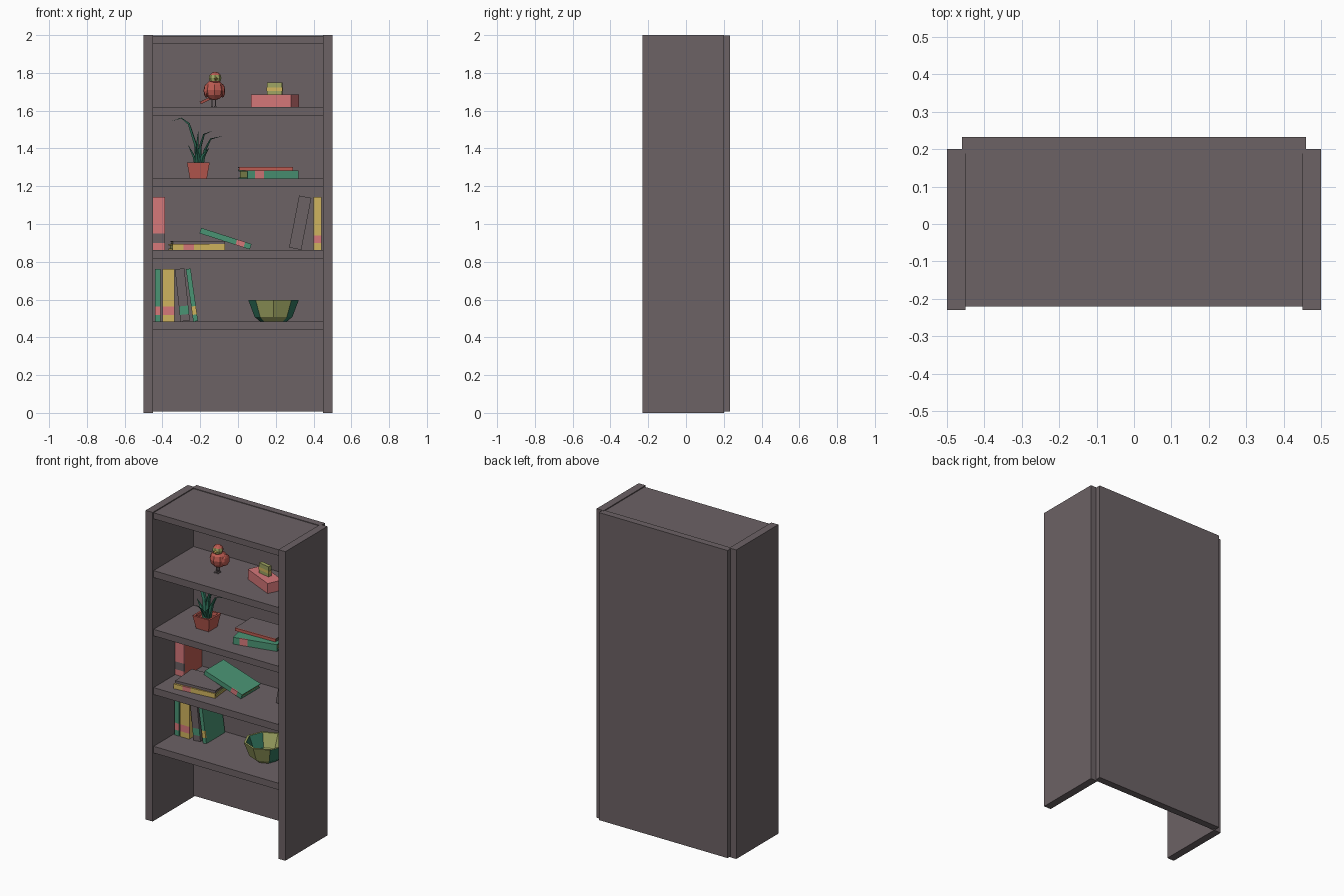
import bpy, bmesh, math
from mathutils import Matrix, Vector

if "Cube" in bpy.data.objects:
    bpy.data.objects.remove(bpy.data.objects["Cube"])


def lin(c):
    c /= 255
    return c / 12.92 if c < 0.04045 else ((c + 0.055) / 1.055) ** 2.4


def mat(name, r, g, b):
    m = bpy.data.materials.new(name)
    m.diffuse_color = (lin(r), lin(g), lin(b), 1)
    m.use_nodes = True
    m.node_tree.nodes["Principled BSDF"].inputs["Base Color"].default_value = m.diffuse_color
    return m


BROWN = mat("grey_brown", 108, 98, 101)
PINK = mat("pink", 214, 120, 122)
RED = mat("terracotta", 190, 92, 82)
GREEN = mat("green", 74, 148, 116)
TEAL = mat("dark_green", 50, 120, 96)
YELLOW = mat("yellow", 208, 180, 94)
OLIVE = mat("olive", 158, 164, 98)
MATS = [BROWN, PINK, RED, GREEN, TEAL, YELLOW, OLIVE]


def finish(bm, name, matrix=None):
    me = bpy.data.meshes.new(name)
    bmesh.ops.recalc_face_normals(bm, faces=bm.faces)
    bm.to_mesh(me)
    bm.free()
    for m in MATS:
        me.materials.append(m)
    ob = bpy.data.objects.new(name, me)
    if matrix:
        ob.matrix_world = matrix
    bpy.context.collection.objects.link(ob)
    return ob


def paint(bm, first, m):
    bm.faces.ensure_lookup_table()
    for f in bm.faces[first:]:
        f.material_index = MATS.index(m)


def add_box(bm, x0, x1, y0, y1, z0, z1, m):
    n = len(bm.faces)
    mx = Matrix.Translation(((x0 + x1) / 2, (y0 + y1) / 2, (z0 + z1) / 2)) @ Matrix.Diagonal((x1 - x0, y1 - y0, z1 - z0, 1))
    bmesh.ops.create_cube(bm, size=1, matrix=mx)
    paint(bm, n, m)


def box(name, dims, m, matrix=None):
    bm = bmesh.new()
    add_box(bm, *dims, m)
    return finish(bm, name, matrix)


def loft(bm, rings, m, cap=True):
    """Join rings of points with quads."""
    n = len(bm.faces)
    vs = [[bm.verts.new(p) for p in r] for r in rings]
    k = len(vs[0])
    for a, b in zip(vs, vs[1:]):
        for i in range(k):
            bm.faces.new((a[i], a[(i + 1) % k], b[(i + 1) % k], b[i]))
    if cap:
        bm.faces.new(vs[0])
        bm.faces.new(vs[-1])
    paint(bm, n, m)


def ring(x, y, r, z, k, phase=0.0):
    return [(x + r * math.cos(phase + math.tau * i / k), y + r * math.sin(phase + math.tau * i / k), z) for i in range(k)]


def book(name, loc, length, depth, thick, spine, cover, bands=(), tilt=0, turn=0):
    """Lies along +x with its spine in front; tilt -90 stands it up."""
    bm = bmesh.new()
    s = 0.008
    cuts = [(0, None)] + [(v, c) for a, b, c in bands for v, c in ((a, c), (b, None))] + [(length, None)]
    for (a, c), (b, _) in zip(cuts, cuts[1:]):
        if b > a:
            add_box(bm, a, b, 0, s, 0, thick, c or spine)
    t = min(0.006, thick * 0.25)
    add_box(bm, 0, length, s, depth, 0, t, cover)
    add_box(bm, 0, length, s, depth, thick - t, thick, cover)
    add_box(bm, 0.006, length - 0.006, s, depth - 0.006, t, thick - t, OLIVE)
    mx = Matrix.Translation(loc) @ Matrix.Rotation(math.radians(turn), 4, 'Z') @ Matrix.Rotation(math.radians(tilt), 4, 'Y')
    return finish(bm, name, mx)


# bookcase
for side, x in (("left", -0.475), ("right", 0.475)):
    box(side + "_side", (x - 0.025, x + 0.025, -0.23, 0.2, 0, 2), BROWN)
box("back_panel", (-0.46, 0.46, 0.188, 0.233, 0.008, 1.998), BROWN)
for i, (z0, z1) in enumerate(((0.44, 0.483), (0.818, 0.863), (1.198, 1.24), (1.575, 1.62))):
    box(f"shelf_{i + 1}", (-0.453, 0.453, -0.22, 0.19, z0, z1), BROWN)
box("top_board", (-0.453, 0.453, -0.22, 0.19, 1.955, 1.994), BROWN)

# lowest shelf: standing books
Z = 0.483
UP = -90
book("green_book", (-0.41, -0.02, Z), 0.28, 0.19, 0.03, GREEN, GREEN, [(0.035, 0.08, PINK)], UP)
book("yellow_book", (-0.335, -0.02, Z), 0.28, 0.19, 0.065, YELLOW, YELLOW, [(0.035, 0.08, PINK)], UP)
book("brown_book", (-0.255, -0.02, Z + 0.006), 0.278, 0.19, 0.05, BROWN, BROWN, [(0.035, 0.08, GREEN)], UP - 6)
book("leaning_green_book", (-0.212, -0.02, Z + 0.004), 0.28, 0.19, 0.025, GREEN, GREEN, [(0.035, 0.08, YELLOW)], UP - 8)

# faceted bowl
bm = bmesh.new()
prof = [(0.07, Z), (0.1, Z + 0.025), (0.134, 0.598), (0.12, 0.598), (0.088, Z + 0.03), (0.06, Z + 0.015)]
loft(bm, [ring(0.188, 0.02, r, z, 8) for r, z in prof], OLIVE)
for f in bm.faces:
    c = f.calc_center_median() - Vector((0.188, 0.02, 0))
    if abs(c.x) > abs(c.y) and abs(f.normal.z) < 0.9 and f.calc_center_median().z < 0.59:
        f.material_index = MATS.index(TEAL)
finish(bm, "bowl")

# second shelf: standing, lying and leaning books
Z = 0.863
book("pink_book", (-0.386, 0, Z), 0.28, 0.185, 0.064, PINK, RED, [(0.036, 0.086, BROWN)], UP)
book("lying_yellow_book", (-0.347, -0.165, Z), 0.28, 0.2, 0.03, YELLOW, YELLOW, [(0.06, 0.115, PINK)], 0, 6)
book("lying_brown_book", (-0.345, -0.15, Z + 0.03), 0.275, 0.19, 0.016, BROWN, BROWN, (), 0, 4)
book("sloping_green_book", (-0.204, -0.06, 0.951), 0.28, 0.19, 0.03, GREEN, GREEN, [(0.2, 0.245, PINK)], 17.8)
book("leaning_brown_book", (0.335, 0, Z), 0.28, 0.185, 0.066, BROWN, BROWN, (), UP + 11)
book("right_yellow_book", (0.443, 0, Z), 0.28, 0.185, 0.044, YELLOW, YELLOW, [(0.036, 0.076, PINK)], UP)

# third shelf: book stack
Z = 1.24
book("stack_green_book", (0.05, -0.12, Z), 0.277, 0.21, 0.044, GREEN, GREEN, [(0.04, 0.09, PINK)], 0, 13)
book("stack_thin_book", (0.005, -0.04, Z + 0.044), 0.285, 0.18, 0.018, RED, BROWN, (), 0, 1.5)

# plant pot, hollow and square
px, py, Q = -0.21, -0.02, math.sqrt(2)
bm = bmesh.new()
loft(bm, [ring(px, py, h * Q, z, 4, math.pi / 4) for h, z in
          ((0.045, Z), (0.06, 1.325), (0.048, 1.325), (0.045, 1.305))], RED)
finish(bm, "plant_pot")

# plant leaves: tapering folded strips along short paths (x, y, z)
leaves = [
    [(-0.215, 0, 1.3), (-0.225, 0, 1.42), (-0.26, 0, 1.53), (-0.3, 0, 1.56), (-0.35, 0, 1.545)],
    [(-0.205, 0, 1.3), (-0.2, 0, 1.41), (-0.18, -0.01, 1.475), (-0.14, -0.02, 1.492)],
    [(-0.195, 0, 1.3), (-0.175, 0, 1.39), (-0.145, 0, 1.45), (-0.085, 0, 1.465)],
    [(-0.22, 0, 1.3), (-0.235, -0.01, 1.36), (-0.265, -0.02, 1.42)],
    [(-0.2, 0, 1.3), (-0.185, -0.03, 1.36), (-0.155, -0.06, 1.4)],
    [(-0.21, 0, 1.3), (-0.215, 0.03, 1.42), (-0.21, 0.08, 1.49)],
    [(-0.21, 0, 1.3), (-0.215, -0.04, 1.37), (-0.225, -0.08, 1.41)],
]
for i, path in enumerate(leaves):
    bm = bmesh.new()
    pts = [Vector(p) + Vector((0, py, 0)) for p in path]
    rings = []
    for j, p in enumerate(pts):
        d = (pts[min(j + 1, len(pts) - 1)] - pts[max(j - 1, 0)]).normalized()
        across = Vector((0, 1, 0)) if abs(d.y) < 0.4 else Vector((1, 0, 0))
        across = (across + Vector((0.6, 0, 0))).normalized()
        across = (across - d * across.dot(d)).normalized()
        n = across.cross(d)
        w = 0.016 * (1 - j / (len(pts) - 1)) ** 0.6 + 0.001
        rings.append([p + across * w, p + n * w * 0.4, p - across * w, p - n * w * 0.15])
    loft(bm, rings, TEAL)
    finish(bm, f"leaf_{i + 1}")

# top shelf: turned box with a small banded block
Z = 1.62
turn = Matrix.Rotation(math.radians(-25), 4, 'Z')
box("pink_box", (0, 0.233, 0, 0.1, 0, 0.065), PINK, Matrix.Translation((0.07, 0.0, Z)) @ turn)
bm = bmesh.new()
for z0, z1, h, m in ((0, 0.02, 0.04, OLIVE), (0.02, 0.038, 0.043, YELLOW), (0.038, 0.065, 0.04, OLIVE)):
    add_box(bm, -h, h, -0.012, 0.012, z0, z1, m)
finish(bm, "banded_block", Matrix.Translation((0.195, 0.0, Z + 0.065)) @ Matrix.Rotation(math.radians(-12), 4, 'Z'))


# bird ornament
def ball(name, loc, scale, m, tilt=0):
    bm = bmesh.new()
    bmesh.ops.create_uvsphere(bm, u_segments=8, v_segments=6, radius=1)
    paint(bm, 0, m)
    return finish(bm, name, Matrix.Translation(loc) @ Matrix.Rotation(math.radians(tilt), 4, 'Y') @ Matrix.Diagonal((*scale, 1)))


bx, by = -0.125, -0.02
ball("bird_body", (bx, by, 1.71), (0.053, 0.052, 0.055), RED)
head = ball("bird_head", (bx + 0.004, by - 0.012, 1.773), (0.033, 0.033, 0.033), RED)
for f in head.data.polygons:  # pale face on the front of the head
    if f.normal.y < -0.3 and abs(f.normal.z) < 0.6:
        f.material_index = MATS.index(OLIVE)
bm = bmesh.new()
bmesh.ops.create_cone(bm, segments=4, radius1=0.011, radius2=0, depth=0.03, cap_ends=True)
paint(bm, 0, YELLOW)
finish(bm, "bird_beak", Matrix.Translation((bx + 0.008, by - 0.054, 1.77)) @ Matrix.Rotation(math.pi / 2, 4, 'X'))
box("bird_tail", (-0.04, 0.03, -0.014, 0.014, -0.007, 0.007), RED,
    Matrix.Translation((-0.163, by + 0.03, 1.658)) @ Matrix.Rotation(math.radians(-25), 4, 'Y') @ Matrix.Rotation(math.radians(-35), 4, 'Z'))
for s in (-1, 1):
    x = bx - 0.004 + s * 0.009
    ball(f"bird_wing_{'left' if s < 0 else 'right'}", (bx + s * 0.043, by + 0.012, 1.705), (0.014, 0.038, 0.036), RED)
    bm = bmesh.new()
    add_box(bm, x - 0.003, x + 0.003, by - 0.003, by + 0.003, Z, 1.665, BROWN)
    add_box(bm, x - 0.006, x + 0.006, by - 0.022, by + 0.008, Z, Z + 0.005, BROWN)
    finish(bm, f"bird_leg_{'left' if s < 0 else 'right'}")
